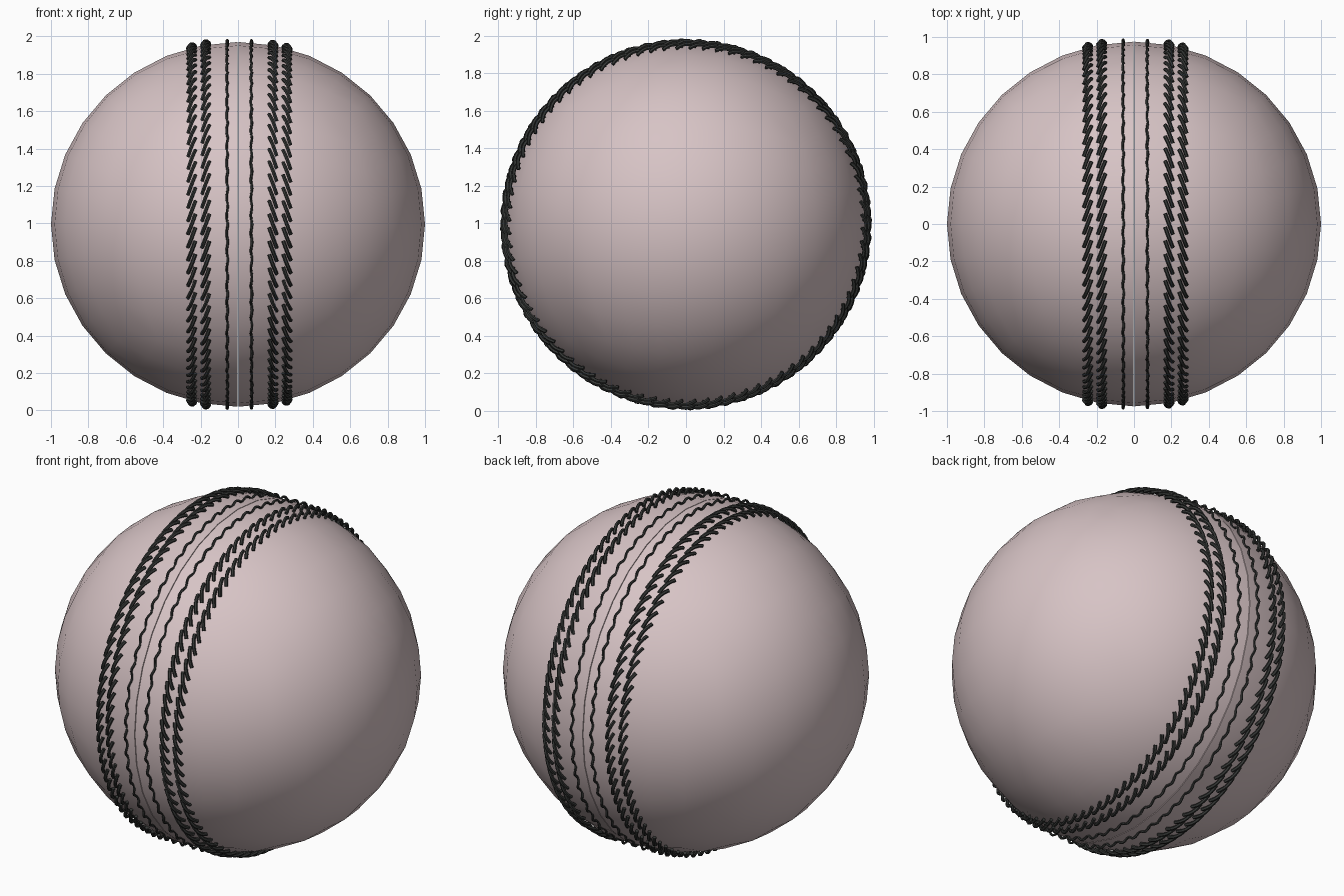
import bpy, bmesh, math
from mathutils import Vector

if "Cube" in bpy.data.objects:
    bpy.data.objects.remove(bpy.data.objects["Cube"])

CENTRE = Vector((0, 0, 0.995))
RX, R = 1.0, 0.975      # half length along x, and radius around x


def material(name, rgb):
    m = bpy.data.materials.new(name)
    m.diffuse_color = (*rgb, 1)
    m.use_nodes = True
    bsdf = m.node_tree.nodes["Principled BSDF"]
    bsdf.inputs["Base Color"].default_value = (*rgb, 1)
    bsdf.inputs["Roughness"].default_value = 0.6
    return m


leather = material("pale pink leather", (0.68, 0.55, 0.56))
thread = material("black thread", (0.035, 0.038, 0.036))


def surface_radius(x):
    return R * math.sqrt(1 - (x / RX) ** 2)


def on_ball(x, angle, lift):
    r = surface_radius(x) + lift
    return CENTRE + Vector((x, r * math.cos(angle), r * math.sin(angle)))


# Ball halves: half of a rounded cube each, with a fine open seam between
def ball_half(name, side):
    bm = bmesh.new()
    bmesh.ops.create_cube(bm, size=2)
    bmesh.ops.subdivide_edges(bm, edges=bm.edges[:], cuts=7, use_grid_fill=True)
    outside = [v for v in bm.verts if v.co.x * side < -0.01]
    bmesh.ops.delete(bm, geom=outside, context='VERTS')
    for v in bm.verts:
        p = Vector([math.tan(c * math.pi / 4) for c in v.co]).normalized()
        v.co = Vector((p.x * RX, p.y * R, p.z * R))
        if abs(v.co.x) < 0.01:
            v.co.x = side * 0.002
    rim = [e for e in bm.edges if e.is_boundary]
    # turn the rim inward to close the seam
    lip = bmesh.ops.extrude_edge_only(bm, edges=rim)["geom"]
    for v in lip:
        if isinstance(v, bmesh.types.BMVert):
            v.co.y *= 0.985
            v.co.z *= 0.985
    bmesh.ops.recalc_face_normals(bm, faces=bm.faces[:])
    mesh = bpy.data.meshes.new(name)
    bm.to_mesh(mesh)
    bm.free()
    mesh.materials.append(leather)
    ob = bpy.data.objects.new(name, mesh)
    ob.location = CENTRE
    bpy.context.collection.objects.link(ob)
    finish(ob)


def finish(ob):
    bpy.ops.object.select_all(action='DESELECT')
    ob.select_set(True)
    bpy.context.view_layer.objects.active = ob
    if ob.type == 'CURVE':
        bpy.ops.object.convert(target='MESH')
    bpy.ops.object.shade_smooth_by_angle(angle=math.radians(50))


# Thread rows: each path is swept as a round cord
def cord(name, paths, radius, closed=False):
    cu = bpy.data.curves.new(name, 'CURVE')
    cu.dimensions = '3D'
    cu.bevel_depth = radius
    cu.bevel_resolution = 1
    cu.use_fill_caps = True
    for path in paths:
        sp = cu.splines.new('POLY')
        sp.points.add(len(path) - 1)
        for pt, co in zip(sp.points, path):
            pt.co = (*co, 1)
        sp.use_cyclic_u = closed
    cu.materials.append(thread)
    ob = bpy.data.objects.new(name, cu)
    bpy.context.collection.objects.link(ob)
    finish(ob)


def slanted_row(name, x, side, count=84):
    step = math.tau / count
    paths = []
    for i in range(count):
        path = []
        for k in range(7):
            t = k / 6 - 0.5
            lift = 0.004 + 0.016 * math.cos(t * math.pi)
            path.append(on_ball(x + side * 0.04 * t, (i + 1.5 * t) * step, lift))
        paths.append(path)
    cord(name, paths, 0.010)


def running_row(name, x, waves=64, samples=10):
    path = []
    for i in range(waves * samples):
        a = math.tau * i / (waves * samples)
        w = math.sin(a * waves)
        path.append(on_ball(x + 0.003 * math.cos(a * waves), a, 0.002 + 0.010 * w))
    cord(name, [path], 0.007, closed=True)


for label, side in (("left", 1), ("right", -1)):
    ball_half(label + "_ball_half", side)
    running_row(label + "_inner_stitching", 0.007 + side * 0.065)
    slanted_row(label + "_middle_stitching", 0.007 + side * 0.18, side)
    slanted_row(label + "_outer_stitching", 0.007 + side * 0.255, side)
